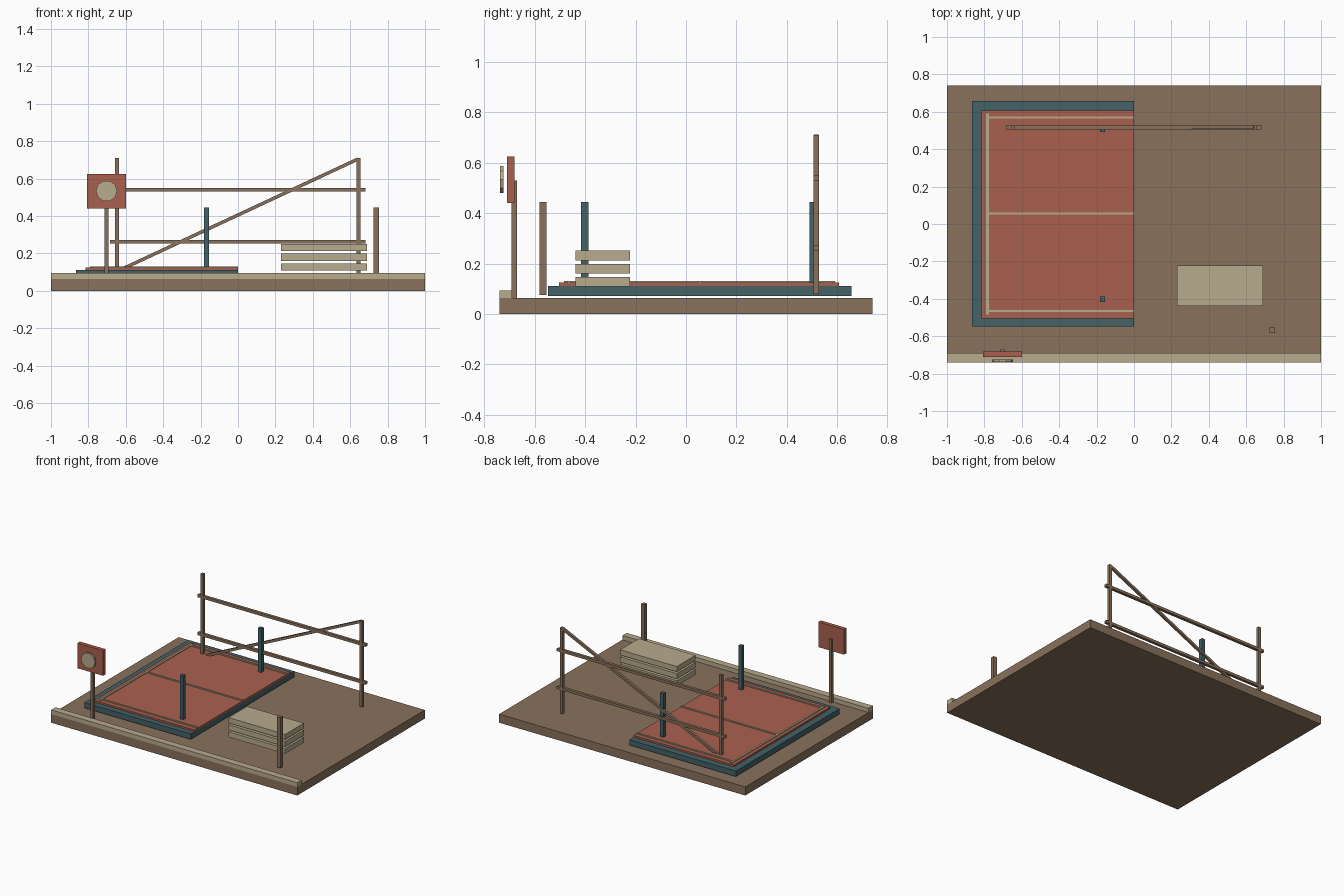
import bpy
import math
from mathutils import Vector

old = bpy.data.objects.get("Cube")
if old:
    bpy.data.objects.remove(old, do_unlink=True)


def material(name, rgb):
    m = bpy.data.materials.new(name)
    m.use_nodes = True
    m.diffuse_color = (*rgb, 1)
    m.node_tree.nodes["Principled BSDF"].inputs["Base Color"].default_value = (*rgb, 1)
    return m


BROWN = material("earth brown", (0.25, 0.165, 0.107))
RED = material("clay red", (0.40, 0.117, 0.078))
TEAL = material("dark teal", (0.058, 0.119, 0.136))
TAN = material("pale tan", (0.48, 0.41, 0.27))


def block(name, mat, x, y, z):
    """Box given by its (low, high) extent on each axis."""
    spans = (x, y, z)
    bpy.ops.mesh.primitive_cube_add(size=1, location=[sum(s) / 2 for s in spans])
    ob = bpy.context.object
    ob.name = name
    ob.scale = [s[1] - s[0] for s in spans]
    bpy.ops.object.transform_apply(location=False, rotation=False, scale=True)
    ob.data.materials.append(mat)
    return ob


def around(centre, width):
    return (centre - width / 2, centre + width / 2)


def post(name, mat, x, y, width, bottom, top):
    return block(name, mat, around(x, width), around(y, width), (bottom, top))


# Ground slab and front kerb
block("ground", BROWN, (-1, 1), (-0.74, 0.74), (0, 0.063))
block("front_kerb", TAN, (-1, 1), (-0.74, -0.69), (0.063, 0.094))

# Court with painted lines
block("court_base", TEAL, (-0.865, 0), (-0.548, 0.657), (0.071, 0.111))
block("court_surface", RED, (-0.815, 0), (-0.505, 0.608), (0.111, 0.124))
block("court_end_line", TAN, around(-0.783, 0.014), (-0.485, 0.592), (0.124, 0.130))
for label, y in (("right", -0.465), ("middle", 0.056), ("left", 0.57)):
    block(f"court_line_{label}", TAN, (-0.776, 0), around(y, 0.012), (0.124, 0.130))

# Net posts
for label, y in (("front", -0.402), ("back", 0.505)):
    post(f"net_post_{label}", TEAL, -0.168, y, 0.028, 0.111, 0.445)

# Lone wooden post
post("marker_post", BROWN, 0.739, -0.568, 0.028, 0.075, 0.445)

# Stack of slabs
for i in range(3):
    low = 0.108 + i * 0.052
    block(f"stacked_slab_{i + 1}", TAN, (0.23, 0.69), (-0.438, -0.222), (low, low + 0.039))

# Sign with a ten-sided disc held in front of it
SIGN_X = -0.703
post("sign_post", BROWN, SIGN_X, -0.682, 0.021, 0.063, 0.53)
block("sign_board", RED, around(SIGN_X, 0.208), (-0.71, -0.681), (0.44, 0.625))
bpy.ops.mesh.primitive_cylinder_add(
    vertices=10, radius=0.057, depth=0.014,
    location=(SIGN_X, -0.731, 0.534), rotation=(math.pi / 2, math.radians(18), 0))
disc = bpy.context.object
disc.name = "sign_disc"
disc.data.materials.append(TAN)

# Back frame: uprights, rails and a diagonal brace
FRAME_Y = 0.517
for label, x in (("right", -0.648), ("left", 0.644)):
    post(f"frame_upright_{label}", BROWN, x, FRAME_Y, 0.021, 0.08, 0.71)
for label, z in (("lower", 0.262), ("upper", 0.54)):
    block(f"frame_rail_{label}", BROWN, (-0.685, 0.681), around(FRAME_Y, 0.021), around(z, 0.02))

start, end = Vector((-0.618, FRAME_Y, 0.117)), Vector((0.643, FRAME_Y, 0.705))
span = end - start
brace = block("frame_brace", BROWN, around(0, span.length), around(0, 0.018), around(0, 0.018))
brace.location = (start + end) / 2
brace.rotation_euler.y = -math.atan2(span.z, span.x)
